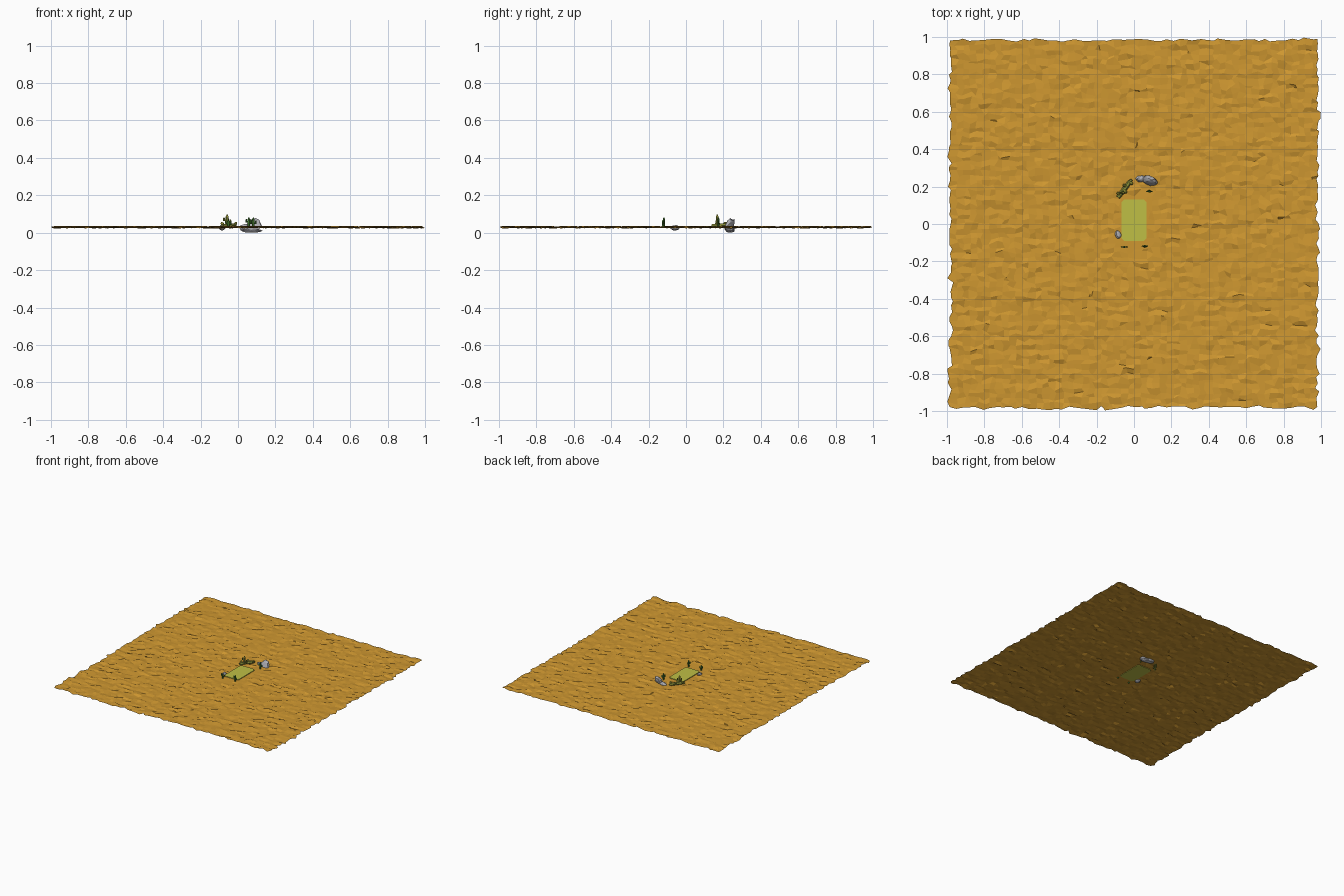
import bpy, bmesh, math, random
from mathutils import Vector, Matrix

random.seed(7)
cube = bpy.data.objects.get("Cube")
if cube:
    bpy.data.objects.remove(cube, do_unlink=True)


def material(name, color):
    m = bpy.data.materials.new(name)
    m.use_nodes = True
    rgba = (*color, 1)
    m.diffuse_color = rgba
    m.node_tree.nodes["Principled BSDF"].inputs["Base Color"].default_value = rgba
    return m


SAND = material("sand", (0.62, 0.31, 0.03))
GRASS = material("dry grass", (0.52, 0.52, 0.06))
GREEN = material("cactus green", (0.06, 0.2, 0.03))
OLIVE = material("olive", (0.25, 0.27, 0.04))
TIP = material("yellow green", (0.5, 0.48, 0.06))
STONE = material("stone grey", (0.42, 0.42, 0.45))
LEVEL = 0.03


def finish(bm, name, *mats):
    mesh = bpy.data.meshes.new(name)
    bm.normal_update()
    bm.to_mesh(mesh)
    bm.free()
    for m in mats:
        mesh.materials.append(m)
    ob = bpy.data.objects.new(name, mesh)
    bpy.context.collection.objects.link(ob)
    return ob


def wobble(limit):
    return max(-limit, min(limit, random.gauss(0, limit / 2.2)))


# Rough desert floor with ragged borders, levelled below the grass
def ground():
    bm = bmesh.new()
    bmesh.ops.create_grid(bm, x_segments=56, y_segments=76, size=1)
    half = max(v.co.x for v in bm.verts)
    for v in bm.verts:
        v.co *= 0.982 / half
        v.co.x += wobble(0.016)
        v.co.y += wobble(0.014)
        flat = abs(v.co.x) < 0.1 and abs(v.co.y - 0.02) < 0.145
        v.co.z = LEVEL + (0 if flat else wobble(0.007))
    finish(bm, "desert_floor", SAND)


# Grass plate with clipped corners
def grass():
    bm = bmesh.new()
    w, h, c = 0.066, 0.112, 0.014
    ring = []
    for sx, sy in ((1, 1), (-1, 1), (-1, -1), (1, -1)):
        pair = [(sx * w, sy * (h - c)), (sx * (w - c), sy * h)]
        ring += pair if sx * sy > 0 else pair[::-1]
    face = bm.faces.new([bm.verts.new((x, y + 0.02, 0.026)) for x, y in ring])
    up = bmesh.ops.extrude_face_region(bm, geom=[face])["geom"]
    bmesh.ops.translate(bm, vec=(0, 0, 0.009),
                        verts=[g for g in up if isinstance(g, bmesh.types.BMVert)])
    bmesh.ops.recalc_face_normals(bm, faces=bm.faces)
    finish(bm, "grass_patch", GRASS)


# Faceted boulder, slightly uneven
def rock(name, center, size, turn=0, lean=0):
    bm = bmesh.new()
    bmesh.ops.create_icosphere(bm, subdivisions=2, radius=1)
    place = (Matrix.Translation(center) @ Matrix.Rotation(turn, 4, "Z")
             @ Matrix.Rotation(lean, 4, "X") @ Matrix.Diagonal((*size, 1)))
    for v in bm.verts:
        v.co *= 1 + wobble(0.14)
    bm.transform(place)
    for v in bm.verts:
        v.co.z = max(v.co.z, 0)
    finish(bm, name, STONE)


# Six-sided stem with a domed tip between two points
def stem(bm, start, end, radius):
    a, b = Vector(start), Vector(end)
    turn = (b - a).to_track_quat("Z", "Y")
    length = (b - a).length
    rings = []
    for t, k in ((0, 0.85), (0.5, 1.05), (0.85, 0.9), (1, 0.4)):
        rings.append([bm.verts.new(a + turn @ Vector((
            radius * k * math.cos(i * math.pi / 3),
            radius * k * math.sin(i * math.pi / 3), t * length))) for i in range(6)])
    for low, high in zip(rings, rings[1:]):
        for i in range(6):
            j = (i + 1) % 6
            bm.faces.new((low[i], low[j], high[j], high[i]))
    bm.faces.new(rings[-1])
    bm.faces.new(rings[0][::-1])


# Upright cactus with an elbowed arm on each side
def cactus(name, x, y, top, mat=GREEN, radius=0.007):
    bm = bmesh.new()
    stem(bm, (x, y, 0.024), (x, y, top), radius)
    for side, drop in ((-1, 0.45), (1, 0.6)):
        z = top - (top - LEVEL) * drop
        out = x + side * radius * 1.9
        stem(bm, (x, y, z), (out, y, z), radius * 0.55)
        stem(bm, (out, y, z - 0.003), (out, y, z + 0.015), radius * 0.55)
    for f in bm.faces:
        f.material_index = int(f.calc_center_median().z > top - 0.006 and mat == OLIVE)
    finish(bm, name, mat, TIP)


# Fallen trunk with stubby lobes and pale ends
def fallen_trunk():
    bm = bmesh.new()
    a, b = Vector((-0.085, 0.142, 0.036)), Vector((-0.012, 0.238, 0.038))
    stem(bm, a, b, 0.013)
    for i, t in enumerate((0.15, 0.4, 0.6, 0.85)):
        p = a.lerp(b, t)
        side = 1 if i % 2 else -1
        stem(bm, p, p + Vector((side * 0.016, -side * 0.01, 0.018)), 0.008)
    for f in bm.faces:
        f.material_index = int(f.calc_center_median().z > 0.049)
    finish(bm, "fallen_trunk", OLIVE, TIP)


ground()
grass()
rock("large_boulder", (0.085, 0.231, 0.04), (0.042, 0.02, 0.039), -0.35, -0.5)
rock("side_boulder", (0.04, 0.242, 0.026), (0.032, 0.018, 0.02), 0.1)
rock("base_stone", (0.075, 0.236, 0.011), (0.058, 0.022, 0.011), -0.2)
rock("small_stone", (-0.085, -0.058, 0.026), (0.017, 0.024, 0.015), 0.2)
cactus("front_cactus_right", -0.052, -0.123, 0.068)
cactus("front_cactus_left", 0.058, -0.118, 0.082)
cactus("back_cactus", 0.082, 0.174, 0.08)
cactus("tall_olive_cactus", -0.058, 0.167, 0.096, OLIVE, 0.009)
fallen_trunk()
